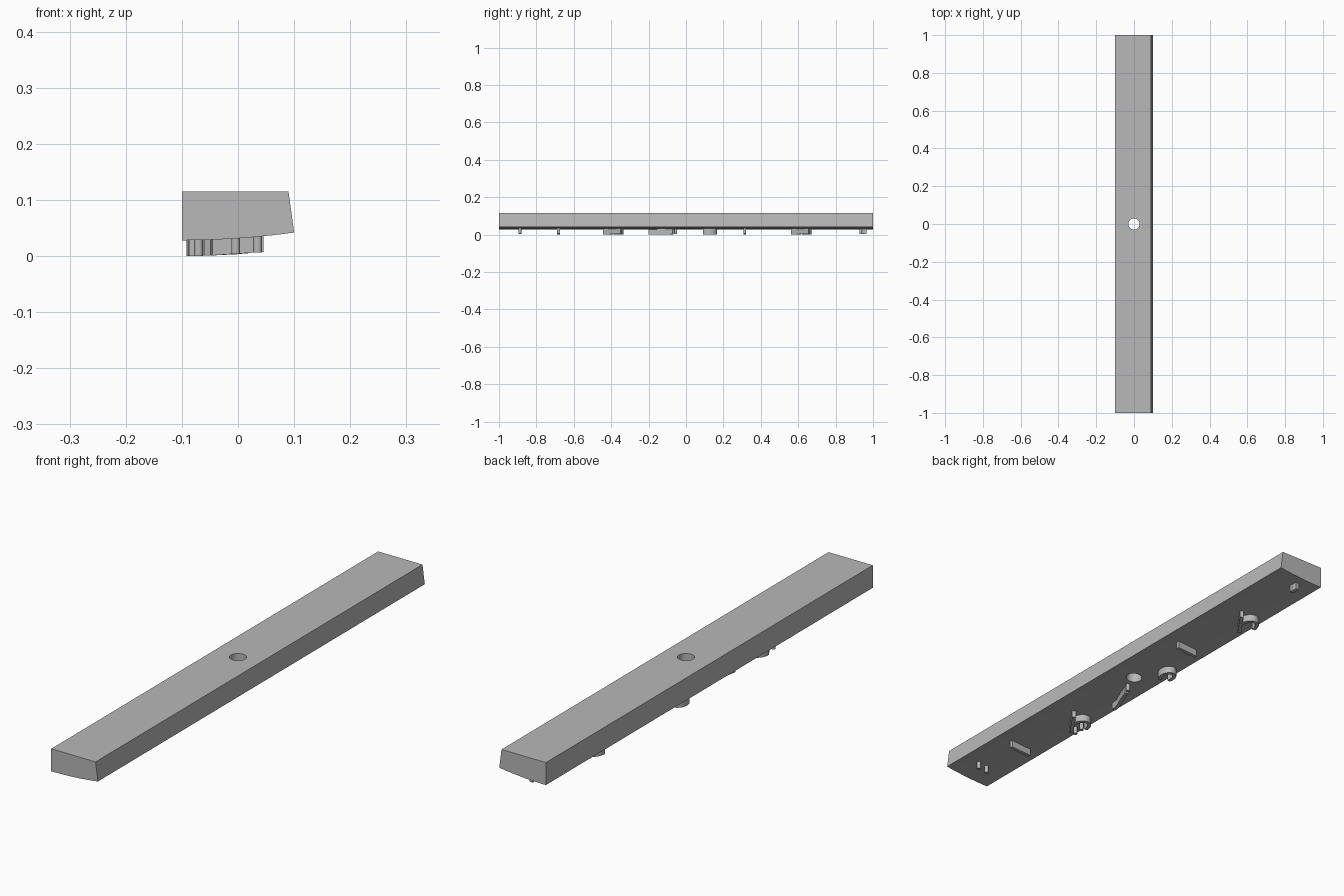
import bpy, bmesh, math
from mathutils import Vector

cube = bpy.data.objects.get("Cube")
if cube:
    bpy.data.objects.remove(cube, do_unlink=True)

grey = bpy.data.materials.new("plain grey")
grey.use_nodes = True
colour = (0.48, 0.48, 0.48, 1)
grey.diffuse_color = colour
grey.node_tree.nodes["Principled BSDF"].inputs["Base Color"].default_value = colour

DEPTH = 0.028  # height of the raised ridges


def underside(x):
    """Height of the gently curved underside."""
    return DEPTH + (x + 0.1) ** 2 / 2.9


def finish(name, bm):
    bmesh.ops.recalc_face_normals(bm, faces=bm.faces)
    mesh = bpy.data.meshes.new(name)
    bm.to_mesh(mesh)
    bm.free()
    mesh.materials.append(grey)
    ob = bpy.data.objects.new(name, mesh)
    bpy.context.collection.objects.link(ob)
    return ob


def smooth(ob):
    bpy.ops.object.select_all(action='DESELECT')
    ob.select_set(True)
    bpy.context.view_layer.objects.active = ob
    bpy.ops.object.shade_smooth_by_angle(angle=math.radians(30))


def ridge(name, path, width=0.014):
    """Thin upright ribbon along a path, following the underside."""
    pts = [Vector(p) for p in path]
    bm = bmesh.new()
    rings = []
    for i, p in enumerate(pts):
        along = (pts[min(i + 1, len(pts) - 1)] - pts[max(i - 1, 0)]).normalized()
        side = Vector((-along.y, along.x)) * width / 2
        ring = []
        for q, drop in ((p + side, -0.004), (p - side, -0.004),
                        (p - side, DEPTH), (p + side, DEPTH)):
            ring.append(bm.verts.new((q.x, q.y, underside(q.x) - drop)))
        rings.append(ring)
    for a, b in zip(rings, rings[1:]):
        for k in range(4):
            n = (k + 1) % 4
            bm.faces.new((a[k], a[n], b[n], b[k]))
    bm.faces.new(rings[0])
    bm.faces.new(rings[-1])
    smooth(finish(name, bm))


def arc(cx, cy, rx, ry, start, end, n=14):
    angles = [math.radians(start + (end - start) * i / n) for i in range(n + 1)]
    return [(cx + rx * math.cos(a), cy + ry * math.sin(a)) for a in angles]


def peg(name, x, y, r=0.008):
    bm = bmesh.new()
    bmesh.ops.create_cone(bm, cap_ends=True, segments=16, radius1=r, radius2=r, depth=DEPTH + 0.004)
    for v in bm.verts:
        v.co += Vector((x, y, underside(x) - DEPTH / 2 + 0.002))
    smooth(finish(name, bm))


# Long bar: flat top, slanted side, curved underside
profile = [(-0.1, 0.115)]
profile += [(-0.1 + 0.2 * i / 16, underside(-0.1 + 0.2 * i / 16)) for i in range(17)]
profile.append((0.09, 0.115))
bm = bmesh.new()
end = bm.faces.new([bm.verts.new((x, -1, z)) for x, z in profile])
grown = bmesh.ops.extrude_face_region(bm, geom=[end])
for v in grown["geom"]:
    if isinstance(v, bmesh.types.BMVert):
        v.co.y = 1
bar = finish("bar", bm)

# Round hole through the middle
bm = bmesh.new()
bmesh.ops.create_cone(bm, cap_ends=True, segments=40, radius1=0.03, radius2=0.03, depth=0.5)
cutter = finish("hole_cutter", bm)
cutter.hide_render = True
cutter.hide_set(True)
cut = bar.modifiers.new("hole", 'BOOLEAN')
cut.operation = 'DIFFERENCE'
cut.solver = 'EXACT'
cut.object = cutter
bpy.context.view_layer.objects.active = bar
bar.select_set(True)
bpy.ops.object.modifier_apply(modifier="hole")
bpy.data.objects.remove(cutter, do_unlink=True)
smooth(bar)

# Pegs under the bar
for i, (x, y) in enumerate([(0.035, -0.888), (-0.004, -0.888), (-0.07, -0.435),
                            (-0.07, -0.397), (-0.016, -0.055), (-0.01, 0.935)]):
    peg(f"peg_{i + 1}", x, y)
ridge("end_tick", [(-0.012, 0.935), (-0.012, 0.965)])

# Straight cross ridges
for i, y in enumerate((-0.682, 0.315)):
    ridge(f"cross_ridge_{i + 1}", [(0.045, y), (-0.045, y)])

# Matching pairs of a slanted bar and a bowed ridge
for i, y in enumerate((-0.395, 0.61)):
    ridge(f"slanted_ridge_{i + 1}", [(-0.055, y - 0.045), (0.012, y + 0.05)])
    ridge(f"bowed_ridge_{i + 1}", arc(-0.05, y + 0.01, 0.03, 0.045, 0, 180))

# Open ring and the diagonal ridge beside the hole
ridge("open_ring", arc(-0.062, 0.125, 0.023, 0.034, -60, 210, 20))
ridge("diagonal_ridge", [(-0.022, -0.07), (-0.04, -0.12), (-0.06, -0.165), (-0.066, -0.2)])
